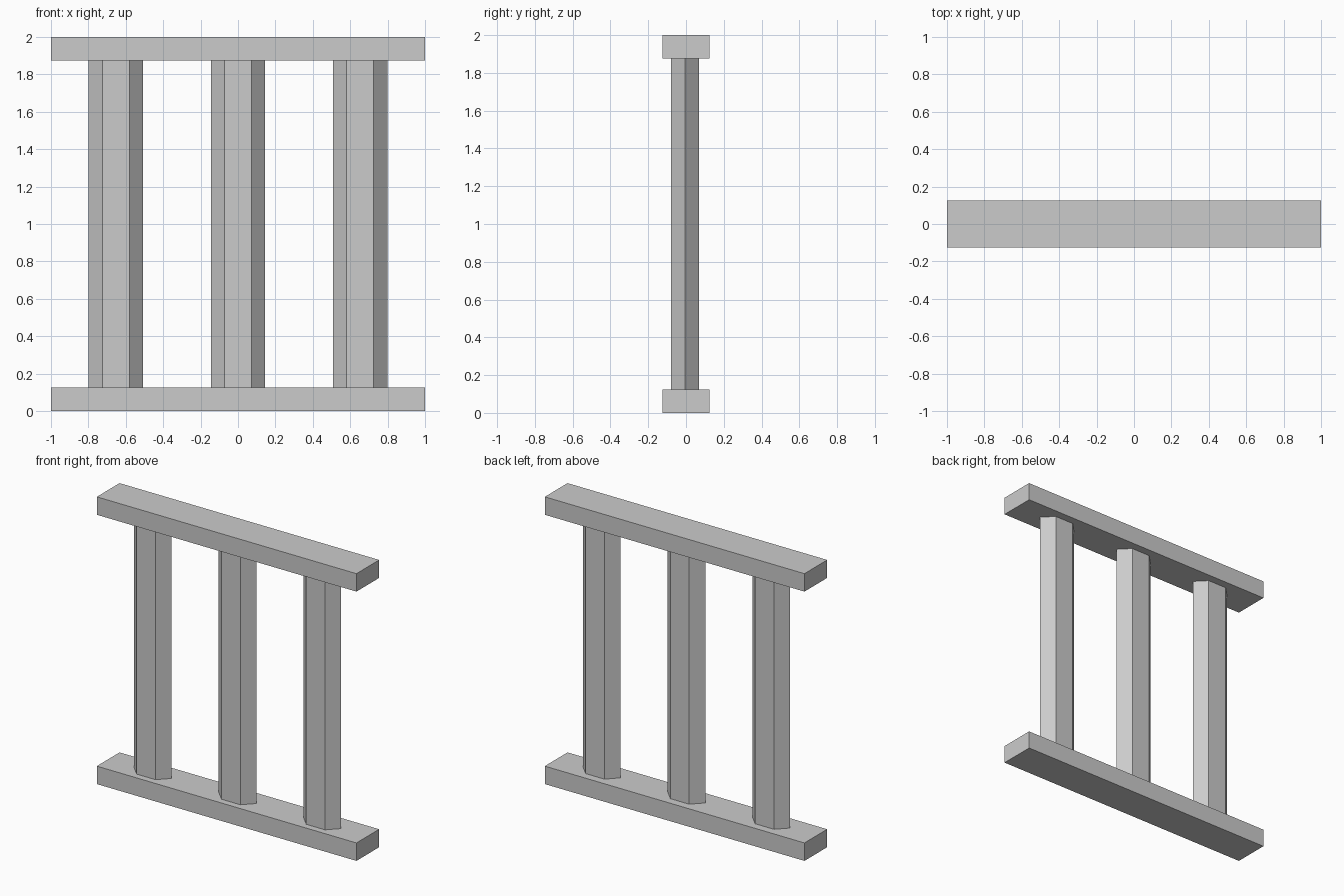
import bpy
import math

if "Cube" in bpy.data.objects:
    bpy.data.objects.remove(bpy.data.objects["Cube"])


def add_rail(name, z):
    bpy.ops.mesh.primitive_cube_add(size=1, location=(0, 0, z))
    rail = bpy.context.object
    rail.name = name
    rail.scale = (2.0, 0.25, 0.125)


def add_post(name, x):
    # six-sided post, squashed in depth
    bpy.ops.mesh.primitive_cylinder_add(
        vertices=6, radius=0.145, depth=1.75, location=(x, -0.005, 1.0))
    post = bpy.context.object
    post.name = name
    # turn the mesh so two corners point along x
    for v in post.data.vertices:
        a = math.atan2(v.co.y, v.co.x) + math.pi / 6
        v.co.x = 0.145 * math.cos(a)
        v.co.y = 0.085 * math.sin(a)


# Top and bottom rails
add_rail("bottom_rail", 0.0625)
add_rail("top_rail", 1.9375)

# Three evenly spaced posts
for name, x in (("left_post", -0.653), ("middle_post", 0.0), ("right_post", 0.653)):
    add_post(name, x)
